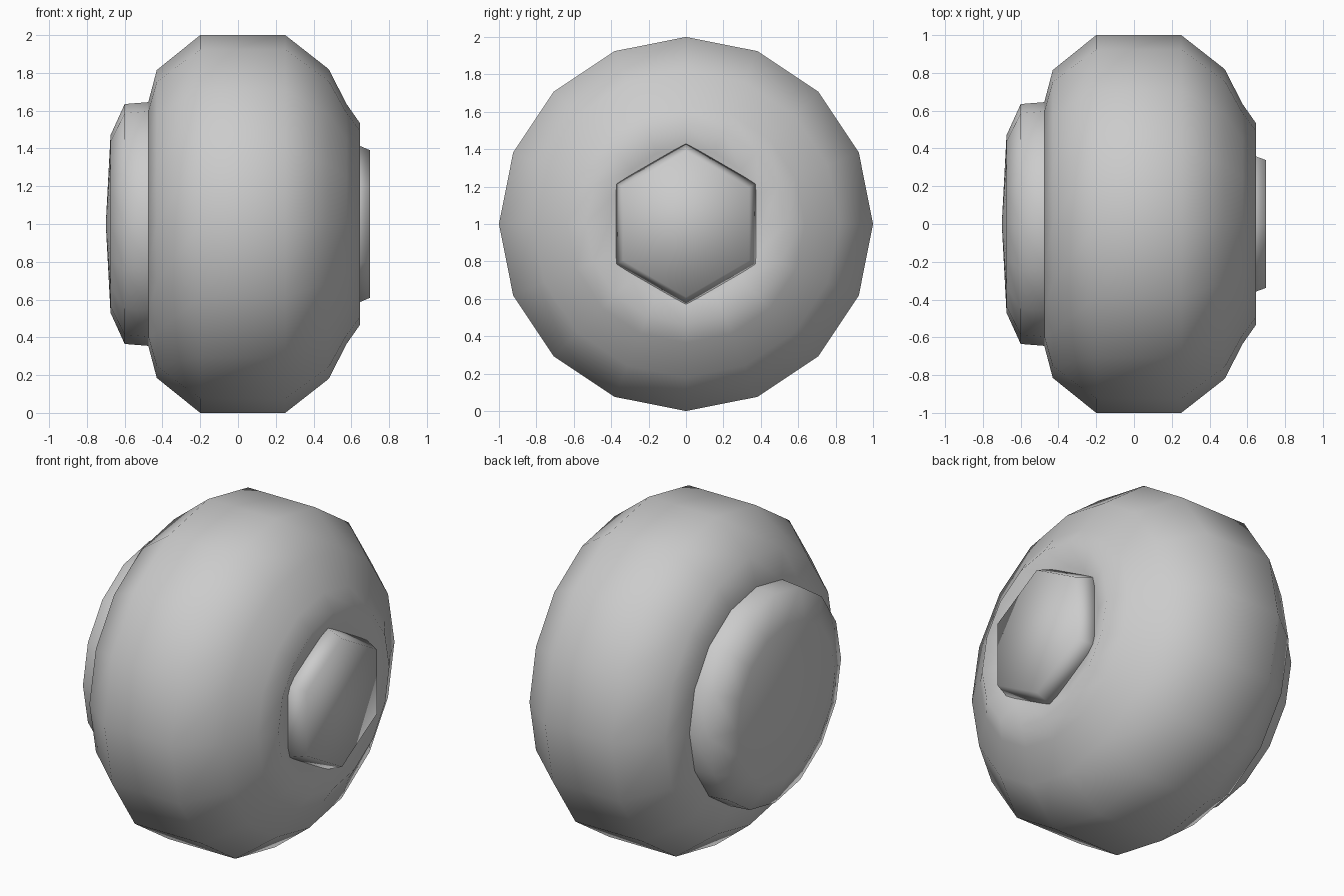
import bpy, bmesh, math

if "Cube" in bpy.data.objects:
    bpy.data.objects.remove(bpy.data.objects["Cube"], do_unlink=True)

grey = bpy.data.materials.new("plain_grey")
grey.use_nodes = True
COLOUR = (0.6, 0.6, 0.6, 1)
grey.diffuse_color = COLOUR
grey.node_tree.nodes["Principled BSDF"].inputs["Base Color"].default_value = COLOUR


def lathe(name, profile, sides):
    """Revolve (x, radius) points around the wheel axle; radius 0 makes a pole."""
    bm = bmesh.new()
    rings = []
    for x, r in profile:
        count = sides if r else 1
        rings.append([bm.verts.new((x, r * math.sin(math.tau * i / sides),
                                    1 + r * math.cos(math.tau * i / sides)))
                      for i in range(count)])
    for a, b in zip(rings, rings[1:]):
        for i in range(sides):
            j = (i + 1) % sides
            corners = [a[i % len(a)], a[j % len(a)], b[j % len(b)], b[i % len(b)]]
            bm.faces.new(list(dict.fromkeys(corners)))
    # Flat caps close any open ends
    for ring in (rings[0], rings[-1]):
        if len(ring) > 1:
            bm.faces.new(ring)
    bmesh.ops.recalc_face_normals(bm, faces=bm.faces)
    for f in bm.faces:
        f.smooth = True
    mesh = bpy.data.meshes.new(name)
    bm.to_mesh(mesh)
    bm.free()
    mesh.materials.append(grey)
    obj = bpy.data.objects.new(name, mesh)
    bpy.context.collection.objects.link(obj)
    return obj


# Rounded tyre with a shallow dish on its outer side
lathe("tyre", [(-0.475, 0.6), (-0.475, 0.645), (-0.43, 0.815), (-0.2, 1), (0.25, 1),
               (0.48, 0.82), (0.575, 0.635), (0.645, 0.535), (0.6, 0.41), (0.59, 0)], 16)

# Domed plate on the inner side
lathe("inner_plate", [(-0.45, 0.645), (-0.475, 0.645), (-0.6, 0.635),
                      (-0.675, 0.47), (-0.7, 0)], 16)

# Tapered six-sided hub nut in the dish
lathe("hub_nut", [(0.57, 0.445), (0.7, 0.39)], 6)
